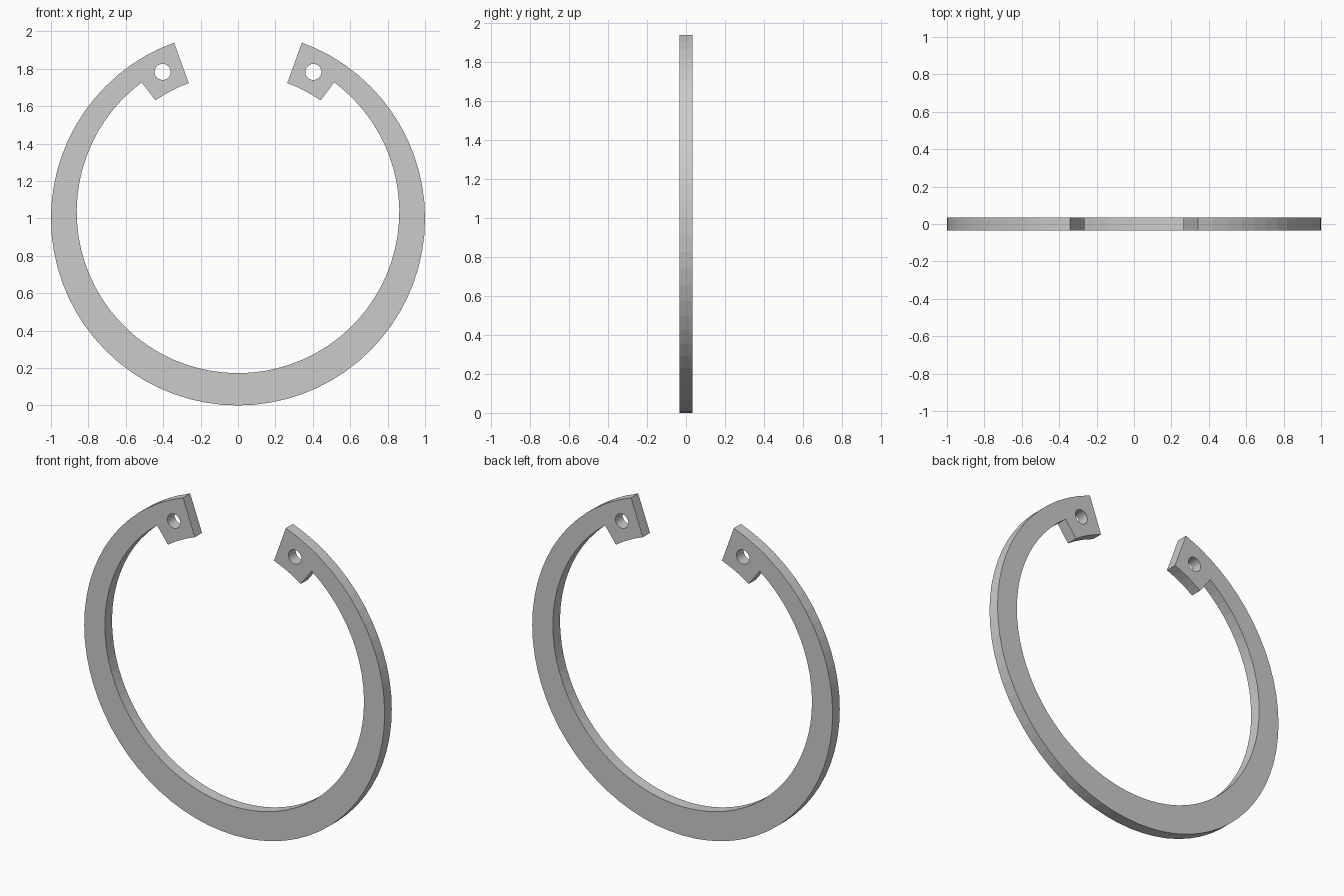
import bpy, bmesh
from math import sin, cos, pi, radians, degrees, atan2

if "Cube" in bpy.data.objects:
    bpy.data.objects.remove(bpy.data.objects["Cube"])

HALF = 0.034  # half thickness


def arc(cz, r, a0, a1, n):
    """n + 1 points (x, z) on an arc about (0, cz), angles in degrees."""
    return [(r * cos(radians(a0 + (a1 - a0) * i / n)),
             cz + r * sin(radians(a0 + (a1 - a0) * i / n))) for i in range(n + 1)]


def circle(cx, cz, r, n=24):
    return [(cx + r * cos(2 * pi * i / n), cz + r * sin(2 * pi * i / n)) for i in range(n)]


def plate(name, loops):
    """Flat plate from an outline plus hole loops, thickened along y."""
    bm = bmesh.new()
    edges = []
    for pts in loops:
        vs = [bm.verts.new((x, -HALF, z)) for x, z in pts]
        edges += [bm.edges.new((v, vs[(i + 1) % len(vs)])) for i, v in enumerate(vs)]
    bmesh.ops.triangle_fill(bm, edges=edges, use_beauty=True, use_dissolve=False,
                            normal=(0, -1, 0))
    ext = bmesh.ops.extrude_face_region(bm, geom=bm.faces[:], use_keep_orig=True)
    verts = [g for g in ext["geom"] if isinstance(g, bmesh.types.BMVert)]
    bmesh.ops.translate(bm, verts=verts, vec=(0, 2 * HALF, 0))
    bmesh.ops.recalc_face_normals(bm, faces=bm.faces[:])
    mesh = bpy.data.meshes.new(name)
    bm.to_mesh(mesh)
    bm.free()
    obj = bpy.data.objects.new(name, mesh)
    bpy.context.collection.objects.link(obj)
    return obj


# Outer rim, clockwise from the right gap end round to the left one
outline = arc(1.0, 1.0, 70, -250, 64)
# Left lug underside
outline += arc(1.0, 0.77, -250, -235, 4)
# Inner rim: slightly raised centre makes the ring thicker at the bottom
start = degrees(atan2(1.725 - 1.035, 0.513))
outline += arc(1.035, 0.8625, -180 - start, start, 60)
# Right lug underside
outline += arc(1.0, 0.77, 55, 70, 4)

# Plier holes in both lugs
holes = [circle(s * 0.403, 1.783, 0.043) for s in (-1, 1)]

plate("retaining_ring", [outline] + holes)
